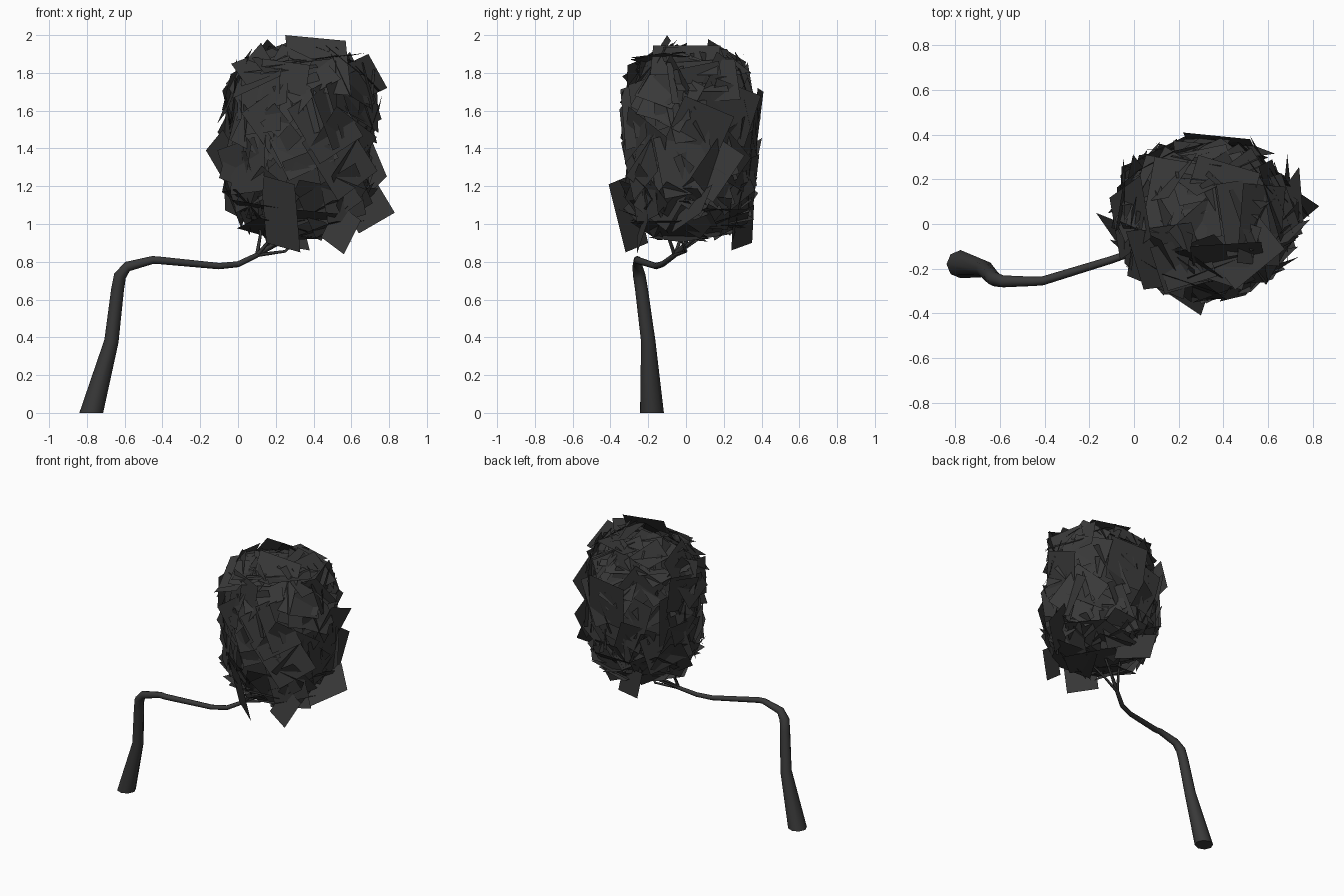
import bpy, bmesh, math, random
from mathutils import Vector

if "Cube" in bpy.data.objects:
    bpy.data.objects.remove(bpy.data.objects["Cube"])

random.seed(11)
dark = bpy.data.materials.new("dark_grey")
dark.diffuse_color = (0.04, 0.04, 0.04, 1)
dark.use_nodes = True
dark.node_tree.nodes["Principled BSDF"].inputs["Base Color"].default_value = dark.diffuse_color


def finish(bm, name, smooth=False):
    mesh = bpy.data.meshes.new(name)
    bm.to_mesh(mesh)
    bm.free()
    mesh.materials.append(dark)
    for p in mesh.polygons:
        p.use_smooth = smooth and len(p.vertices) == 4
    obj = bpy.data.objects.new(name, mesh)
    bpy.context.collection.objects.link(obj)
    return obj


def tube(bm, path, sides=8, flat_base=False):
    """Tapered tube through (x, y, z, radius) points."""
    pts = [Vector(p[:3]) for p in path]
    rings = []
    side = Vector((0, 1, 0))
    for i, p in enumerate(pts):
        t = (pts[min(i + 1, len(pts) - 1)] - pts[max(i - 1, 0)]).normalized()
        if flat_base and i == 0:
            t = Vector((0, 0, 1))
        side = (side - t * side.dot(t)).normalized()
        other = t.cross(side)
        ring = []
        for k in range(sides):
            a = 2 * math.pi * k / sides
            ring.append(bm.verts.new(p + (side * math.cos(a) + other * math.sin(a)) * path[i][3]))
        rings.append(ring)
    for r0, r1 in zip(rings, rings[1:]):
        for k in range(sides):
            n = (k + 1) % sides
            bm.faces.new((r0[k], r0[n], r1[n], r1[k]))
    bm.faces.new(rings[0][::-1])
    bm.faces.new(rings[-1])


# Trunk: rises, then bends sideways and runs under the crown
bm = bmesh.new()
tube(bm, [(-0.777, -0.18, 0, 0.063), (-0.67, -0.2, 0.38, 0.038),
          (-0.638, -0.235, 0.65, 0.034), (-0.625, -0.247, 0.725, 0.033),
          (-0.585, -0.257, 0.775, 0.027),
          (-0.45, -0.257, 0.81, 0.021), (-0.41, -0.255, 0.807, 0.02), (-0.1, -0.16, 0.777, 0.017),
          (0.0, -0.125, 0.787, 0.016), (0.1, -0.06, 0.835, 0.014),
          (0.2, 0.0, 0.9, 0.011), (0.3, 0.02, 1.15, 0.008)], flat_base=True)
finish(bm, "trunk", True)

# Branches spreading inside the crown
bm = bmesh.new()
for mid, tip in [((0.25, 0.0, 0.855), (0.45, -0.08, 1.05)),
                 ((0.2, 0.08, 0.93), (0.3, 0.25, 1.3)),
                 ((0.12, -0.02, 0.95), (0.05, 0.0, 1.35)),
                 ((0.2, -0.1, 0.95), (0.3, -0.22, 1.4)),
                 ((0.32, 0.08, 0.95), (0.55, 0.12, 1.5))]:
    tube(bm, [(0.1, -0.06, 0.835, 0.011), (*mid, 0.008), (*tip, 0.004)], 5)
finish(bm, "branches", True)

# Leaf cards laid roughly tangent to a barrel-shaped crown
bm = bmesh.new()
center = Vector((0.32, 0.02, 1.44))
radii = Vector((0.39, 0.34, 0.51))
low = Vector((-0.14, -0.395, 0.85))
high = Vector((0.79, 0.405, 1.99))


def power(v, e):
    return math.copysign(abs(v) ** e, v)


count, tries = 0, 0
while count < 150 and tries < 8000:
    tries += 1
    # stratified height and golden-angle spread for even cover
    u = -1 + 2 * ((count + random.random()) / 150)
    a = count * 2.39996 + random.uniform(-0.5, 0.5)
    h = math.sqrt(max(0, 1 - u * u))
    # superellipsoid: squarish in profile, round from above
    s = Vector((power(h, 0.75) * math.cos(a), power(h, 0.75) * math.sin(a), power(u, 0.85)))
    p = center + s * random.uniform(0.86, 1.0) * radii
    n = Vector((h * h * math.cos(a) / radii.x, h * h * math.sin(a) / radii.y, u * abs(u) / radii.z))
    n = (n.normalized() + Vector([random.gauss(0, 0.15) for _ in range(3)])).normalized()
    t = n.orthogonal().normalized()
    b = n.cross(t)
    roll = random.uniform(0, 2 * math.pi)
    ux = t * math.cos(roll) + b * math.sin(roll)
    uy = n.cross(ux)
    w, l = random.uniform(0.11, 0.15), random.uniform(0.14, 0.19)
    corners = [p + ux * i * w + uy * j * l for i, j in ((-1, -1), (1, -1), (1, 1), (-1, 1))]
    if any(c[k] < low[k] or c[k] > high[k] for c in corners for k in range(3)):
        continue
    bm.faces.new([bm.verts.new(c) for c in corners])
    count += 1

# Stray leaf cards that stick out of the outline (three corners each)
for a, b, c in [((0.83, 0.08, 1.06), (0.74, 0.14, 1.21), (0.55, -0.02, 1.1)),
                ((0.65, -0.2, 1.02), (0.56, -0.26, 0.84), (0.44, -0.26, 0.93)),
                ((0.79, 0.02, 1.72), (0.69, -0.08, 1.9), (0.54, -0.12, 1.83)),
                ((0.25, -0.1, 2.0), (0.57, -0.08, 1.97), (0.6, -0.26, 1.68)),
                ((-0.17, 0.05, 1.39), (-0.08, -0.08, 1.5), (0.02, -0.12, 1.33)),
                ((0.3, -0.41, 1.21), (0.33, -0.32, 0.85), (0.15, -0.2, 0.9)),
                ((0.22, 0.41, 1.7), (0.52, 0.38, 1.72), (0.54, 0.34, 1.4)),
                ((0.1, 0.36, 1.1), (0.15, 0.35, 0.9), (0.38, 0.24, 0.86))]:
    a, b, c = Vector(a), Vector(b), Vector(c)
    bm.faces.new([bm.verts.new(v) for v in (a, b, c, a + c - b)])
finish(bm, "leaves")
